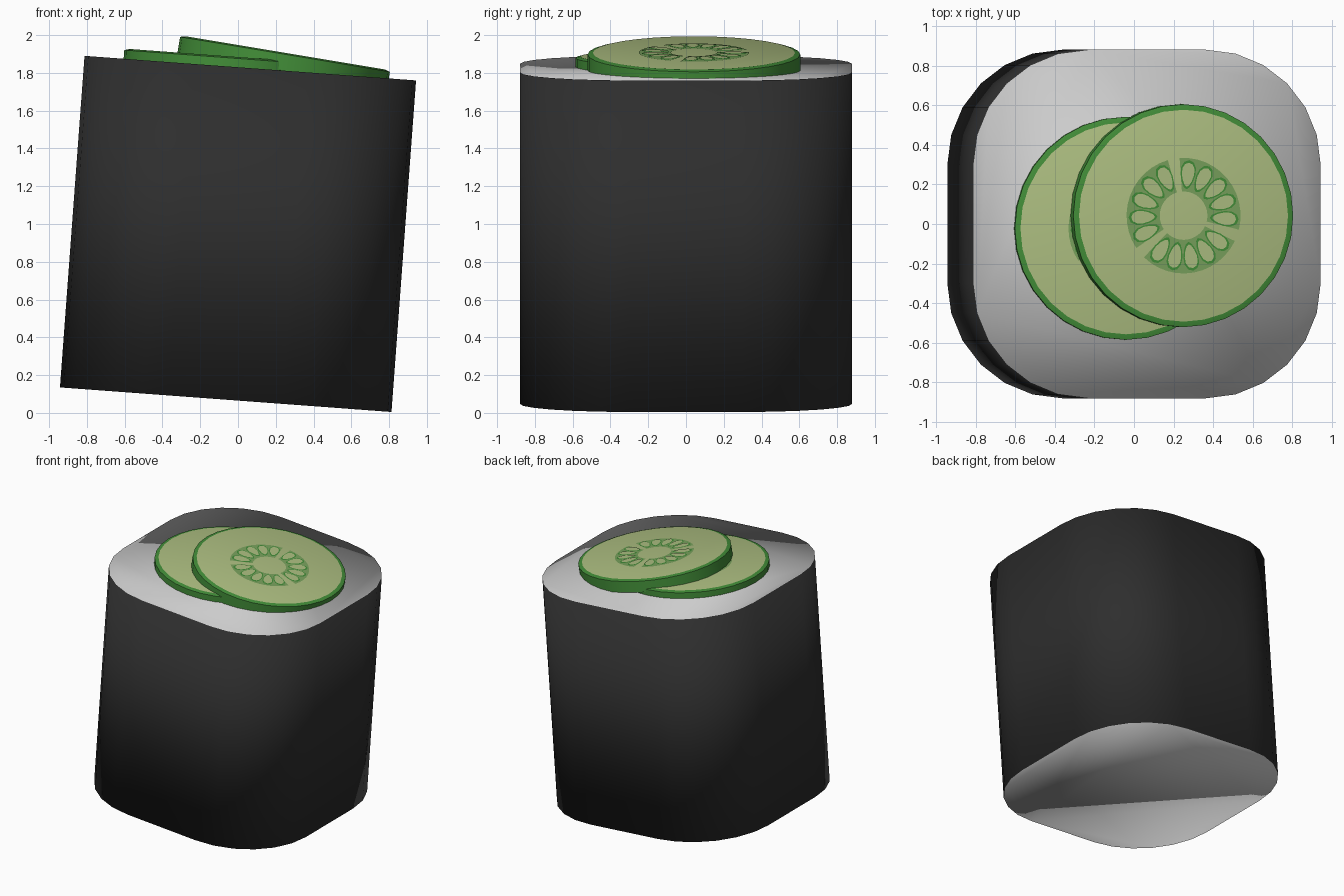
import bpy, bmesh
from math import sin, cos, pi, radians
from mathutils import Matrix

if "Cube" in bpy.data.objects:
    bpy.data.objects.remove(bpy.data.objects["Cube"])


def material(name, rgb):
    m = bpy.data.materials.new(name)
    m.diffuse_color = (*rgb, 1)
    m.use_nodes = True
    m.node_tree.nodes["Principled BSDF"].inputs["Base Color"].default_value = m.diffuse_color
    return m


SEAWEED = material("seaweed", (0.027, 0.027, 0.027))
SKIN = material("skin", (0.055, 0.27, 0.04))
FLESH = material("flesh", (0.42, 0.52, 0.22))
PULP = material("pulp", (0.19, 0.36, 0.11))


def finish(name, bm, mats, matrix, angle):
    bmesh.ops.recalc_face_normals(bm, faces=bm.faces)
    me = bpy.data.meshes.new(name)
    bm.to_mesh(me)
    bm.free()
    for m in mats:
        me.materials.append(m)
    ob = bpy.data.objects.new(name, me)
    bpy.context.collection.objects.link(ob)
    ob.matrix_world = matrix
    bpy.ops.object.select_all(action='DESELECT')
    ob.select_set(True)
    bpy.context.view_layer.objects.active = ob
    if angle is None:
        bpy.ops.object.shade_smooth()
    else:
        bpy.ops.object.shade_smooth_by_angle(angle=radians(angle))
    return ob


def loft(bm, rings, indices):
    """Join successive closed rings of vertices with quads."""
    for a, b, mi in zip(rings, rings[1:], indices):
        n = len(a)
        for i in range(n):
            j = (i + 1) % n
            bm.faces.new((a[i], a[j], b[j], b[i])).material_index = mi


def placed(x, y, z, tilt, turn=0):
    return (Matrix.Translation((x, y, z)) @ Matrix.Rotation(radians(tilt), 4, 'Y')
            @ Matrix.Rotation(radians(turn), 4, 'Z'))


# Roll: rounded square prism, dark wrap with grey ends
HALF, R = 0.88, 0.58
outline = []
for q in range(4):
    cx, cy = [(1, 1), (-1, 1), (-1, -1), (1, -1)][q]
    for k in range(7):
        a = q * pi / 2 + radians(15 * k)
        outline.append((cx * (HALF - R) + R * cos(a), cy * (HALF - R) + R * sin(a)))
bm = bmesh.new()
rings = [[bm.verts.new((x, y, z)) for x, y in outline] for z in (-HALF, HALF)]
loft(bm, rings, [1])
for r in rings:
    bm.faces.new(r).material_index = 0
finish("rice_roll", bm, [None, SEAWEED], placed(0, 0, 0.9475, 4.24), None)


def seed(bm, angle, scale, z, mi):
    """Flat egg-shaped seed pointing outward."""
    vs = []
    for k in range(12):
        t = 2 * pi * k / 12
        r = 0.208 + 0.066 * scale * cos(t)
        w = 0.034 * scale * sin(t) * (1 + 0.3 * cos(t))
        vs.append(bm.verts.new((r * cos(angle) - w * sin(angle),
                                r * sin(angle) + w * cos(angle), z)))
    bm.faces.new(vs).material_index = mi


def cucumber_slice(name, matrix):
    # Disc with skin edge; its origin is at the top centre
    bm = bmesh.new()
    profile = [(0.535, -0.10), (0.563, -0.095), (0.563, -0.008), (0.535, 0)]
    rings = [[bm.verts.new((r * cos(2 * pi * i / 32), r * sin(2 * pi * i / 32), z))
              for i in range(32)] for r, z in profile]
    loft(bm, rings, [0, 0, 0])
    bm.faces.new(rings[0]).material_index = 1
    bm.faces.new(rings[-1]).material_index = 1
    finish(name, bm, [SKIN, FLESH], matrix, 40)

    # Three pulp sectors, each with five outlined seeds
    bm = bmesh.new()
    for mid in (40, 160, 280):
        arc = [radians(mid - 54 + 9 * k) for k in range(13)]
        inner, outer = [[bm.verts.new((r * cos(a), r * sin(a), 0.002)) for a in arc]
                        for r in (0.122, 0.292)]
        for i in range(12):
            bm.faces.new((inner[i], outer[i], outer[i + 1], inner[i + 1])).material_index = 0
        for k in range(-2, 3):
            a = radians(mid + 22 * k)
            seed(bm, a, 1.12, 0.004, 1)
            seed(bm, a, 0.92, 0.006, 2)
    for f in bm.faces:
        f.normal_update()
    finish(name + "_seeds", bm, [PULP, SKIN, FLESH], matrix, 40)
    # Keep the flat details facing up
    me = bpy.context.object.data
    bm = bmesh.new()
    bm.from_mesh(me)
    bm.normal_update()
    bmesh.ops.reverse_faces(bm, faces=[f for f in bm.faces if f.normal.z < 0])
    bm.to_mesh(me)
    bm.free()


cucumber_slice("lower_slice", placed(-0.04, -0.022, 1.887, 4.24))
cucumber_slice("upper_slice", placed(0.25, 0.042, 1.906, 9.46))
